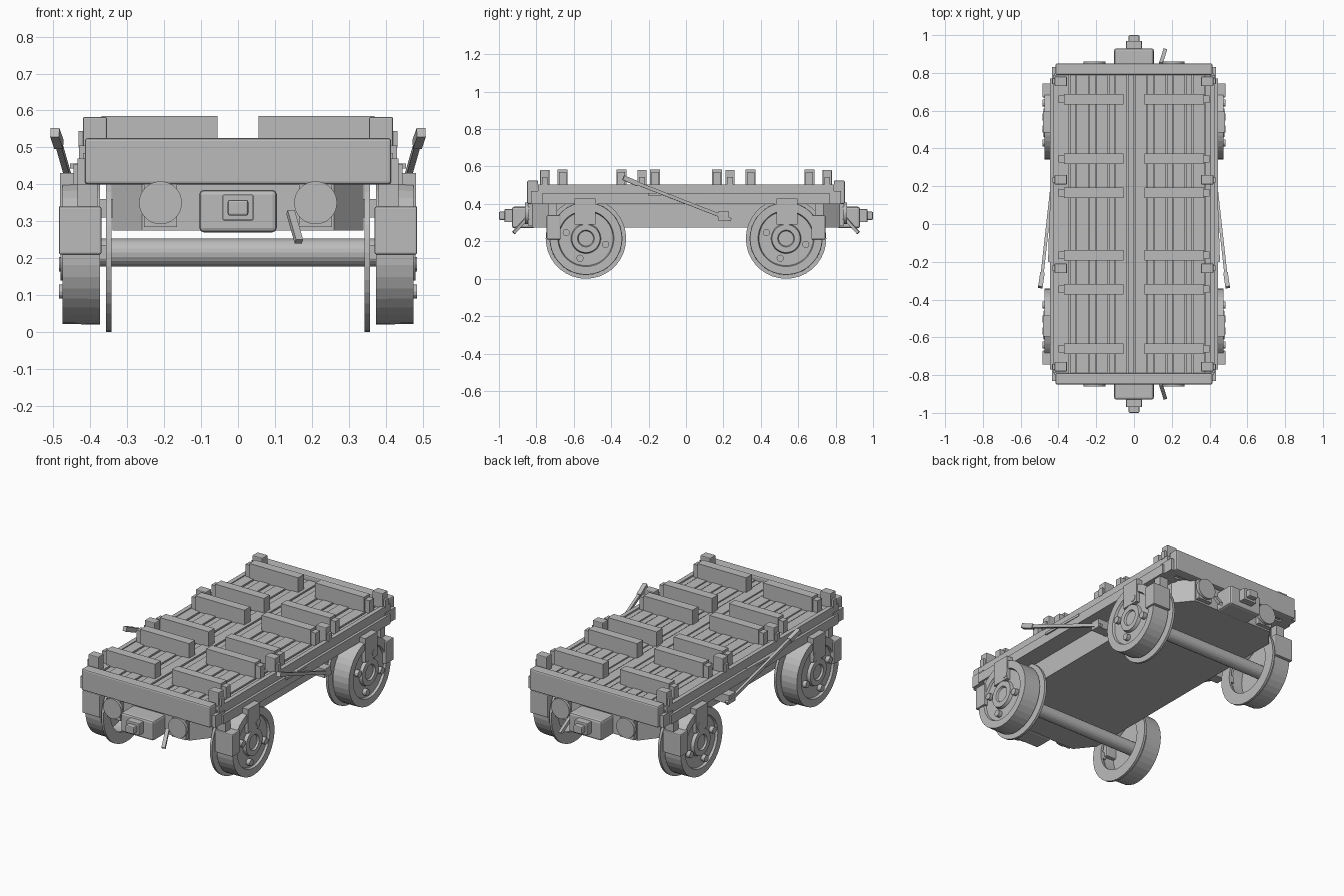
import bpy, bmesh
from math import sin, cos, pi
from mathutils import Vector

cube = bpy.data.objects.get("Cube")
if cube:
    bpy.data.objects.remove(cube, do_unlink=True)

grey = bpy.data.materials.new("plain_grey")
grey.use_nodes = True
grey.diffuse_color = (0.5, 0.5, 0.5, 1)
grey.node_tree.nodes["Principled BSDF"].inputs["Base Color"].default_value = (0.5, 0.5, 0.5, 1)

SIDES = (-1, 1)


def finish(name, bm, bevel=0):
    bmesh.ops.recalc_face_normals(bm, faces=bm.faces[:])
    mesh = bpy.data.meshes.new(name)
    bm.to_mesh(mesh)
    bm.free()
    mesh.materials.append(grey)
    ob = bpy.data.objects.new(name, mesh)
    bpy.context.collection.objects.link(ob)
    if bevel:
        mod = ob.modifiers.new("soft_edges", 'BEVEL')
        mod.width = bevel
        mod.segments = 2
    return ob


def box(name, xs, ys, zs, bevel=0):
    bm = bmesh.new()
    bmesh.ops.create_cube(bm, size=1)
    for v in bm.verts:
        v.co = [r[0] if c < 0 else r[1] for c, r in zip(v.co, (xs, ys, zs))]
    return finish(name, bm, bevel)


def box4(name, xs, ys, zs, bevel=0):
    """One box in each corner."""
    for sx in SIDES:
        for sy in SIDES:
            box(name, sorted(sx * x for x in xs), sorted(sy * y for y in ys), zs, bevel)


def prism(name, outline, zs):
    bm = bmesh.new()
    face = bm.faces.new([bm.verts.new((x, y, zs[0])) for x, y in outline])
    top = bmesh.ops.extrude_face_region(bm, geom=[face])["geom"]
    for v in top:
        if isinstance(v, bmesh.types.BMVert):
            v.co.z = zs[1]
    return finish(name, bm)


def lathe(name, profile, centre, side=1, axis='x', steps=36, closed=False):
    """Spin (distance, radius) points round an axis through the centre."""
    bm = bmesh.new()
    rings = []
    for d, r in profile:
        ring = []
        for i in range(steps):
            a = 2 * pi * i / steps
            u, w = r * cos(a), r * sin(a)
            p = (side * d, u, w) if axis == 'x' else (u, side * d, w)
            ring.append(bm.verts.new(Vector(centre) + Vector(p)))
        rings.append(ring)
    pairs = list(zip(rings, rings[1:]))
    if closed:
        pairs.append((rings[-1], rings[0]))
    else:
        bm.faces.new(rings[0])
        bm.faces.new(rings[-1])
    for a, b in pairs:
        for i in range(steps):
            j = (i + 1) % steps
            bm.faces.new((a[i], a[j], b[j], b[i]))
    return finish(name, bm)


def bar(name, start, end, wide, tall):
    """Rectangular bar between two points."""
    start, end = Vector(start), Vector(end)
    bm = bmesh.new()
    bmesh.ops.create_cube(bm, size=1)
    turn = (end - start).to_track_quat('Y', 'Z')
    for v in bm.verts:
        v.co = turn @ Vector((v.co.x * wide, v.co.y * (end - start).length, v.co.z * tall)) + (start + end) / 2
    return finish(name, bm)


# Chassis tub with cut corners
quarter = [(0.26, 0.82), (0.34, 0.72)]
outline = quarter + [(x, -y) for x, y in reversed(quarter)]
outline += [(-x, -y) for x, y in outline]
prism("chassis_tub", outline, (0.275, 0.42))

# Deck, planks and side sills
box("deck_base", (-0.42, 0.42), (-0.8, 0.8), (0.41, 0.485))
planks = 8
pitch = 0.82 / planks
for i in range(planks):
    x = -0.41 + pitch * i
    box("deck_plank", (x + 0.004, x + pitch * 0.64), (-0.79, 0.79), (0.48, 0.5))
    box("deck_strip", (x + pitch * 0.7, x + pitch), (-0.79, 0.79), (0.48, 0.496))
for s in SIDES:
    box("side_sill_top", sorted((s * 0.405, s * 0.43)), (-0.79, 0.79), (0.45, 0.505))
    box("side_sill_foot", sorted((s * 0.33, s * 0.445)), (-0.77, 0.77), (0.40, 0.455))

# End beams and corner brackets
for s in SIDES:
    box("end_beam", (-0.415, 0.415), sorted((s * 0.79, s * 0.85)), (0.4, 0.525), 0.008)
box4("corner_bracket", (0.37, 0.435), (0.74, 0.83), (0.4, 0.47))

# Cross bearers and posts on the deck
for y in (0.66, 0.345, 0.165):
    box4("load_bearer", (0.055, 0.37), (y - 0.027, y + 0.027), (0.495, 0.585))
    box4("bearer_end", (0.37, 0.4), (y - 0.02, y + 0.02), (0.495, 0.57))
for y in (0.755, 0.235):
    box4("stake_post", (0.355, 0.42), (y - 0.025, y + 0.025), (0.44, 0.582), 0.004)
    box4("post_clip", (0.415, 0.432), (y - 0.015, y + 0.015), (0.5, 0.545))

# Couplers, buffers and release levers at both ends
for s in SIDES:
    box("coupler_housing", (-0.105, 0.105), sorted((s * 0.81, s * 0.93)), (0.27, 0.385), 0.012)
    box("coupler_neck", (-0.042, 0.042), sorted((s * 0.92, s * 0.97)), (0.302, 0.372), 0.004)
    box("coupler_tip", (-0.028, 0.028), sorted((s * 0.96, s)), (0.315, 0.358), 0.006)
    bar("release_lever", (0.142, s * 0.85, 0.325), (0.165, s * 0.922, 0.245), 0.02, 0.016)
    for x in (-0.21, 0.21):
        box("buffer_block", (x - 0.045, x + 0.045), sorted((s * 0.8, s * 0.845)), (0.285, 0.41))
        lathe("buffer_disc", [(0.84, 0.058), (0.86, 0.058)], (x, 0, 0.35), s, 'y')

# Wheels, flanges, axles and guards
AXLE_Z = 0.215
tread = [(0.374, 0.16), (0.374, 0.195), (0.475, 0.193), (0.475, 0.15), (0.462, 0.145),
         (0.462, 0.08), (0.48, 0.075), (0.48, 0.045), (0.47, 0.04), (0.47, 0.001),
         (0.435, 0.001), (0.435, 0.155)]
flange = [(0.343, 0.15), (0.343, 0.215), (0.357, 0.215), (0.357, 0.15)]
for y in (-0.535, 0.535):
    centre = (0, y, AXLE_Z)
    lathe("axle", [(-0.44, 0.038), (0.44, 0.038)], centre, steps=20)
    for s in SIDES:
        lathe("wheel", tread, centre, s, closed=True)
        lathe("wheel_flange", flange, centre, s, closed=True)
        for d in SIDES:
            box("flange_lug", sorted((s * 0.345, s * 0.38)),
                sorted((y + d * 0.152, y + d * 0.172)), (AXLE_Z - 0.02, AXLE_Z + 0.02))
        for i in range(4):
            a = pi / 2 * i + 1.28
            spot = (0, y + 0.11 * cos(a), AXLE_Z + 0.11 * sin(a))
            lathe("wheel_bolt", [(0.455, 0.019), (0.485, 0.019)], spot, s, steps=12)
box4("brake_box", (0.37, 0.485), (0.67, 0.745), (0.21, 0.34), 0.005)
box4("brake_hanger", (0.38, 0.435), (0.69, 0.735), (0.33, 0.42))
box4("wheel_guard", (0.40, 0.455), (0.485, 0.595), (0.4, 0.43))
box4("guard_leg", (0.455, 0.482), (0.485, 0.595), (0.29, 0.43))

# Side brake levers
for s in SIDES:
    bar("brake_lever", (s * 0.43, 0.24, 0.315), (s * 0.49, -0.3, 0.525), 0.016, 0.018)
    bar("brake_grip", (s * 0.485, -0.26, 0.508), (s * 0.496, -0.335, 0.54), 0.024, 0.026)
    bar("brake_rod", (s * 0.448, -0.2, 0.45), (s * 0.44, 0.07, 0.45), 0.014, 0.014)
    box("lever_bracket", sorted((s * 0.33, s * 0.44)), (0.17, 0.23), (0.31, 0.36))
